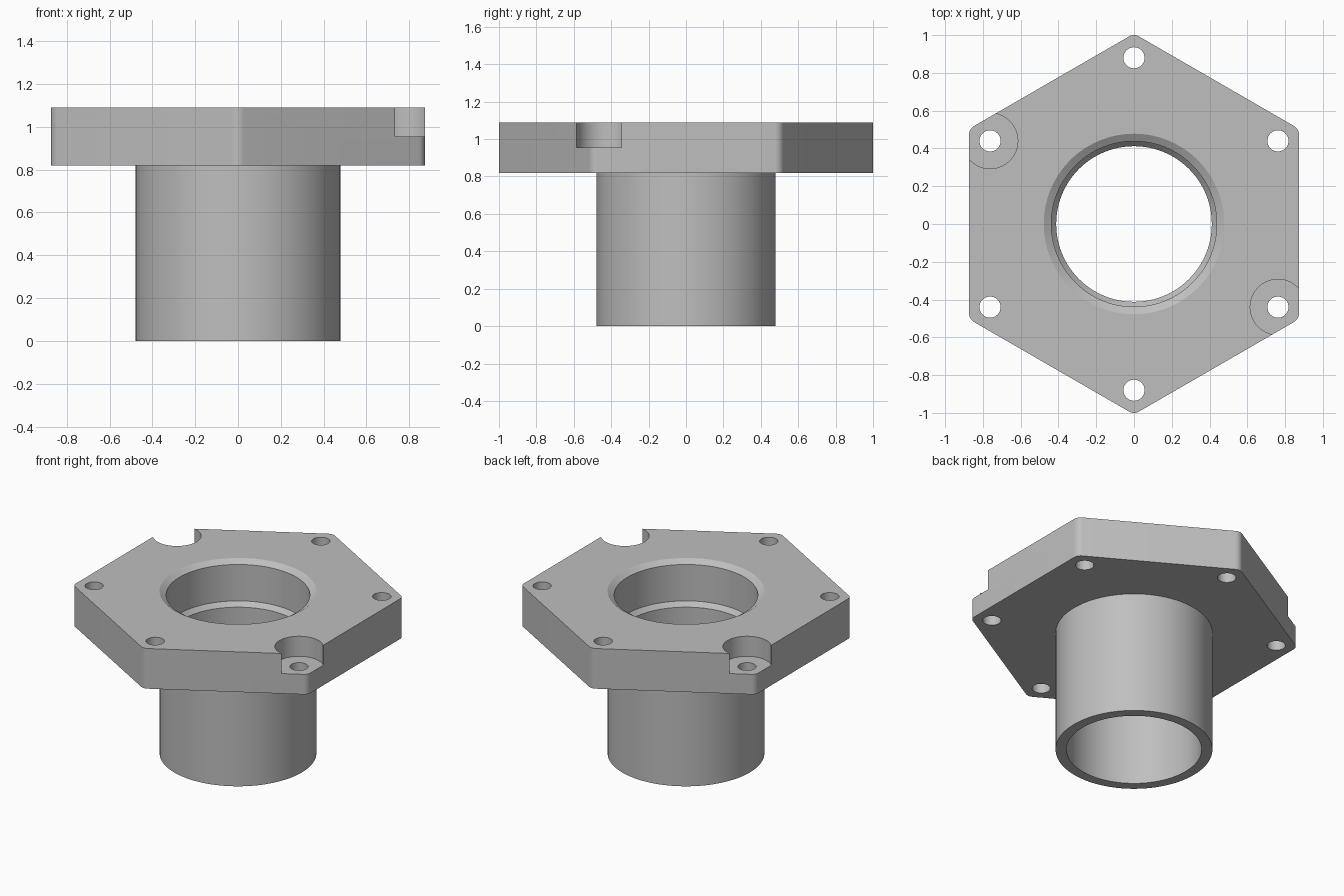
import bpy
import bmesh
from math import sin, cos, pi, radians
from mathutils import Matrix, Vector

old = bpy.data.objects.get("Cube")
if old:
    bpy.data.objects.remove(old, do_unlink=True)

STEPS = 96
TOP, UNDER, SEAT = 1.09, 0.82, 0.955
TUBE_R = 0.478

# Single plain metal colour
metal = bpy.data.materials.new("light grey metal")
metal.use_nodes = True
grey = (0.52, 0.52, 0.52, 1)
metal.diffuse_color = grey
metal.node_tree.nodes["Principled BSDF"].inputs["Base Color"].default_value = grey


def make_object(name, bm):
    bmesh.ops.recalc_face_normals(bm, faces=bm.faces)
    mesh = bpy.data.meshes.new(name)
    bm.to_mesh(mesh)
    bm.free()
    mesh.materials.append(metal)
    obj = bpy.data.objects.new(name, mesh)
    bpy.context.collection.objects.link(obj)
    return obj


def select_only(obj):
    bpy.ops.object.select_all(action='DESELECT')
    obj.select_set(True)
    bpy.context.view_layer.objects.active = obj


def smooth(obj):
    select_only(obj)
    bpy.ops.object.shade_smooth_by_angle(angle=radians(25))


def cut_cylinder(target, x, y, radius, low, high, sides):
    """Cut a round vertical hole into the target."""
    bm = bmesh.new()
    bmesh.ops.create_cone(bm, cap_ends=True, segments=sides, radius1=radius,
                          radius2=radius, depth=high - low,
                          matrix=Matrix.Translation((x, y, (low + high) / 2)))
    cutter = make_object("hole_cutter", bm)
    cutter.hide_render = True
    mod = target.modifiers.new("hole", 'BOOLEAN')
    mod.operation = 'DIFFERENCE'
    mod.solver = 'EXACT'
    mod.object = cutter
    select_only(target)
    bpy.ops.object.modifier_apply(modifier=mod.name)
    bpy.data.objects.remove(cutter, do_unlink=True)


# Hexagonal flange with rounded corners, points at front and back
corner_r, arc_steps = 0.052, 8
centre_r = 1.0 - corner_r
bm = bmesh.new()
outline = []
for i in range(6):
    a = pi / 2 + i * pi / 3
    for j in range(arc_steps + 1):
        b = a - pi / 6 + j * pi / 3 / arc_steps
        outline.append(bm.verts.new((centre_r * cos(a) + corner_r * cos(b),
                                     centre_r * sin(a) + corner_r * sin(b), UNDER)))
base = bm.faces.new(outline)
raised = bmesh.ops.extrude_face_region(bm, geom=[base], use_keep_orig=True)
bmesh.ops.translate(bm, vec=Vector((0, 0, TOP - UNDER)),
                    verts=[g for g in raised["geom"] if isinstance(g, bmesh.types.BMVert)])
flange = make_object("hex_flange", bm)

# Central opening, six bolt holes, two opposite counterbores
cut_cylinder(flange, 0, 0, TUBE_R, UNDER - 0.1, TOP + 0.1, STEPS)
for i in range(6):
    a = pi / 2 + i * pi / 3
    x, y = 0.88 * cos(a), 0.88 * sin(a)
    if i in (1, 4):
        cut_cylinder(flange, x, y, 0.147, SEAT, TOP + 0.1, 64)
    cut_cylinder(flange, x, y, 0.056, UNDER - 0.1, TOP + 0.1, 32)
smooth(flange)

# Tube with a stepped bore, sloped step and countersunk mouth
profile = [(TUBE_R, 0), (TUBE_R, UNDER), (TUBE_R, TOP), (0.438, TOP - 0.025),
           (0.438, UNDER), (0.412, 0.79), (0.412, 0)]
bm = bmesh.new()
ring = [bm.verts.new((r, 0, z)) for r, z in profile]
edges = [bm.edges.new((v, ring[(i + 1) % len(ring)])) for i, v in enumerate(ring)]
bmesh.ops.spin(bm, geom=ring + edges, cent=(0, 0, 0), axis=(0, 0, 1),
               angle=2 * pi, steps=STEPS)
bmesh.ops.remove_doubles(bm, verts=bm.verts, dist=0.0005)
tube = make_object("stepped_tube", bm)
smooth(tube)
